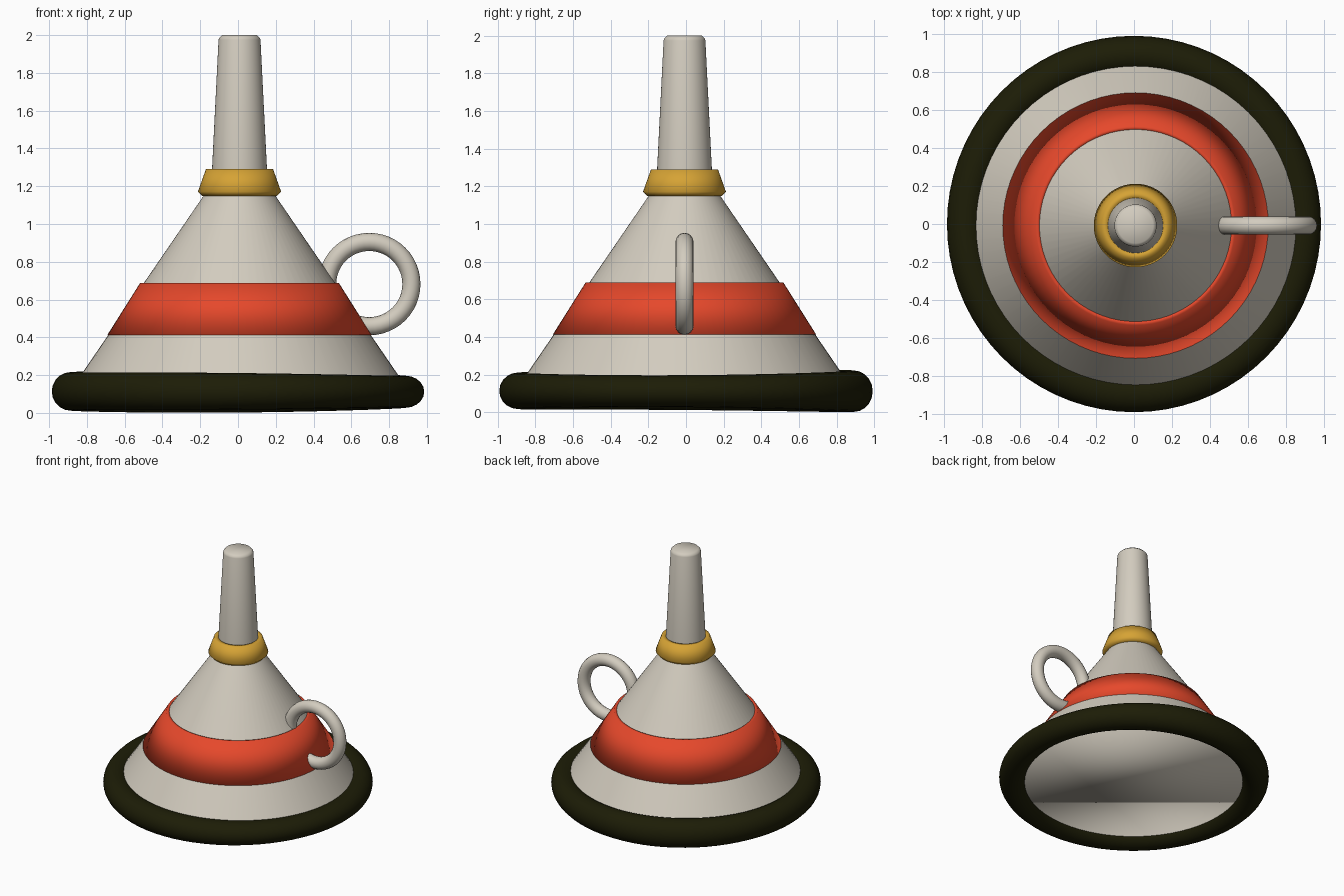
import bpy, bmesh
from math import sin, cos, tau

if "Cube" in bpy.data.objects:
    bpy.data.objects.remove(bpy.data.objects["Cube"], do_unlink=True)

AXIS_X, AXIS_Y = 0.008, -0.008
SIDES = 72


def material(name, rgb):
    mat = bpy.data.materials.new(name)
    mat.use_nodes = True
    color = (*rgb, 1)
    mat.diffuse_color = color
    bsdf = next(n for n in mat.node_tree.nodes if n.type == "BSDF_PRINCIPLED")
    bsdf.inputs["Base Color"].default_value = color
    return mat


def skin(name, rings, mat, wrap=True, cap_first=False, cap_last=False):
    """Join closed rings of points into a fully smooth surface."""
    bm = bmesh.new()
    loops = [[bm.verts.new(p) for p in ring] for ring in rings]
    pairs = list(zip(loops, loops[1:]))
    if wrap:
        pairs.append((loops[-1], loops[0]))
    for a, b in pairs:
        for i in range(len(a)):
            j = (i + 1) % len(a)
            bm.faces.new((a[i], a[j], b[j], b[i]))
    if cap_first:
        bm.faces.new(loops[0])
    if cap_last:
        bm.faces.new(loops[-1])
    bmesh.ops.recalc_face_normals(bm, faces=bm.faces)
    for face in bm.faces:
        face.smooth = True
    mesh = bpy.data.meshes.new(name)
    bm.to_mesh(mesh)
    bm.free()
    mesh.materials.append(mat)
    bpy.context.collection.objects.link(bpy.data.objects.new(name, mesh))


def lathe(name, profile, mat, **closing):
    """Turn a (radius, height) profile around the funnel axis."""
    angles = [tau * i / SIDES for i in range(SIDES)]
    rings = [[(AXIS_X + r * cos(a), AXIS_Y + r * sin(a), z) for a in angles]
             for r, z in profile]
    skin(name, rings, mat, **closing)


grey = material("warm grey", (0.65, 0.605, 0.52))
red = material("red", (0.79, 0.065, 0.024))
gold = material("gold", (0.67, 0.365, 0.035))
olive = material("dark olive", (0.012, 0.012, 0.002))

# Cone closed by a flat base inside the rim
lathe("funnel_cone", [(0.925, 0.07), (0.902, 0.11), (0.183, 1.16), (0.14, 1.22)],
      grey, wrap=False, cap_first=True)

# Tapered spout with a softened, closed tip
lathe("spout", [(0.146, 1.22), (0.145, 1.3), (0.111, 1.975), (0.108, 1.985),
                (0.093, 2.0)], grey, wrap=False, cap_last=True)

# Solid coloured band round the cone and collar below the spout
lathe("painted_band", [(0.5, 0.688), (0.526, 0.688), (0.70, 0.412),
                       (0.674, 0.412)], red)
lathe("collar", [(0.14, 1.148), (0.197, 1.148), (0.22, 1.172),
                 (0.178, 1.29), (0.14, 1.29)], gold)

# Uneven padded rim: height and thickness drift around the circle
rim = []
for i in range(SIDES):
    a = tau * i / SIDES
    middle = 0.113 - 0.001 * (cos(a) + sin(a))
    half = 0.0985 - 0.0085 * cos(a) + 0.0065 * sin(a) - 0.005 * cos(2 * a)
    ring = []
    for k in range(20):
        t = tau * k / 20
        r = 0.886 + 0.1 * cos(t)
        ring.append((r * cos(a), 1.006 * r * sin(a), middle + half * sin(t)))
    rim.append(ring)
skin("padded_rim", rim, olive)

# Ring handle sunk into the side of the cone
handle = []
for i in range(48):
    a = tau * i / 48
    ring = []
    for k in range(16):
        t = tau * k / 16
        r = 0.223 + 0.048 * cos(t)
        ring.append((0.695 + r * cos(a), AXIS_Y + 0.048 * sin(t),
                     0.682 + r * sin(a)))
    handle.append(ring)
skin("ring_handle", handle, grey)
